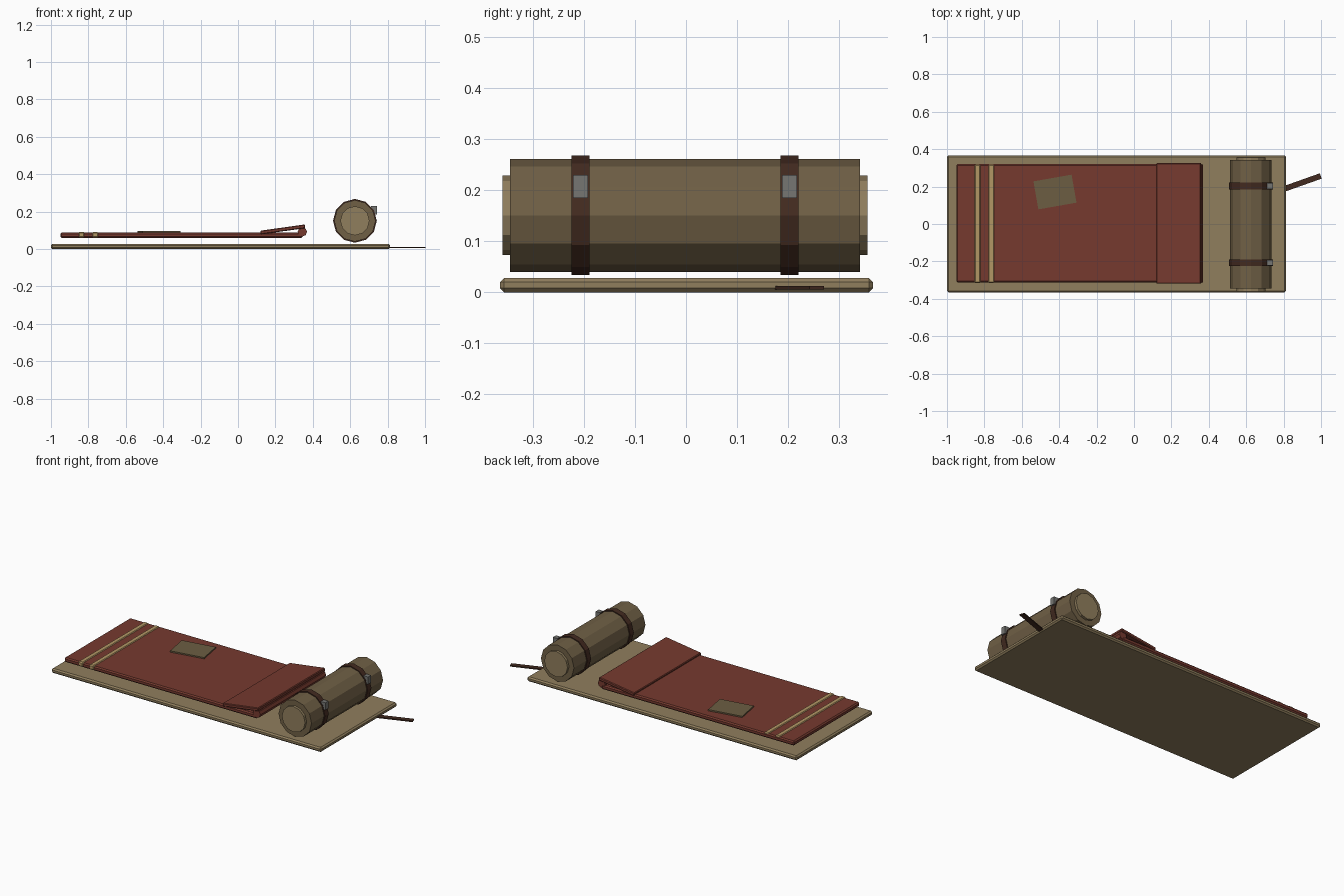
import bpy
import bmesh
from math import radians, pi
from mathutils import Matrix

if "Cube" in bpy.data.objects:
    bpy.data.objects.remove(bpy.data.objects["Cube"])


def mat(name, rgb):
    m = bpy.data.materials.new(name)
    m.diffuse_color = (*rgb, 1)
    m.use_nodes = True
    m.node_tree.nodes["Principled BSDF"].inputs["Base Color"].default_value = m.diffuse_color
    return m


CANVAS = mat("canvas", (0.28, 0.21, 0.11))
WOOL = mat("red_wool", (0.18, 0.042, 0.028))
ROLL = mat("rolled_cloth", (0.16, 0.115, 0.06))
LEATHER = mat("leather", (0.055, 0.023, 0.014))
STRIPE = mat("stripe", (0.45, 0.31, 0.13))
PATCH = mat("patch", (0.15, 0.11, 0.055))
METAL = mat("buckle_metal", (0.18, 0.18, 0.17))


def finish(bm, name, material):
    bmesh.ops.recalc_face_normals(bm, faces=bm.faces)
    me = bpy.data.meshes.new(name)
    bm.to_mesh(me)
    bm.free()
    me.materials.append(material)
    ob = bpy.data.objects.new(name, me)
    bpy.context.collection.objects.link(ob)
    return ob


def box(name, lo, hi, material, bevel=0.0, turn=0, tilt=0):
    """Chamfered box between two corners, then turned (z) and tilted (y)."""
    bm = bmesh.new()
    bmesh.ops.create_cube(bm, size=1)
    bmesh.ops.scale(bm, vec=[b - a for a, b in zip(lo, hi)], verts=bm.verts)
    if bevel:
        bmesh.ops.bevel(bm, geom=bm.edges[:], offset=bevel, segments=1,
                        affect='EDGES')
    ob = finish(bm, name, material)
    ob.location = [(a + b) / 2 for a, b in zip(lo, hi)]
    ob.rotation_euler = (0, radians(tilt), radians(turn))
    return ob


def drum(name, x, z, r, y0, y1, sides, material):
    """Flat-sided cylinder along y with a corner on top."""
    bm = bmesh.new()
    bmesh.ops.create_cone(bm, cap_ends=True, segments=sides, radius1=r,
                          radius2=r, depth=y1 - y0,
                          matrix=Matrix.Rotation(pi / 2, 4, 'X'))
    ob = finish(bm, name, material)
    ob.location = (x, (y0 + y1) / 2, z)
    return ob


# Ground mat
box("ground_mat", (-1, -0.365, 0), (0.813, 0.367, 0.028), CANVAS, 0.008)

# Blanket with folded-back top edge
box("blanket", (-0.95, -0.313, 0.06), (0.345, 0.321, 0.088), WOOL, 0.007)
drum("fold_roll", 0.344, 0.092, 0.025, -0.313, 0.319, 8, WOOL)
box("folded_flap", (0.119, -0.319, 0.095), (0.36, 0.326, 0.115), WOOL, 0.004, tilt=-8)

# Blanket stripes
for i, x in enumerate((-0.837, -0.763)):
    box(f"stripe_{i + 1}", (x - 0.017, -0.316, 0.062), (x + 0.017, 0.318, 0.092),
        STRIPE, 0.006)

# Sewn patch
box("patch", (-0.526, 0.095, 0.084), (-0.319, 0.247, 0.096), PATCH, turn=10)

# Bedroll with inner core, straps and buckles
RX, RZ = 0.625, 0.151
drum("bedroll", RX, RZ, 0.111, -0.345, 0.341, 12, ROLL)
drum("bedroll_core", RX, RZ, 0.078, -0.36, 0.356, 12, CANVAS)
for side, y in (("front", -0.207), ("back", 0.203)):
    drum(f"strap_{side}", RX, RZ, 0.117, y - 0.018, y + 0.018, 12, LEATHER)
    box(f"buckle_{side}", (0.712, y - 0.015, 0.185), (0.742, y + 0.015, 0.23), METAL)

# Loose tie strap at the mat's head
box("tie_strap", (0.773, 0.203, 0.005), (1.005, 0.233, 0.012), LEATHER, turn=19.5)
